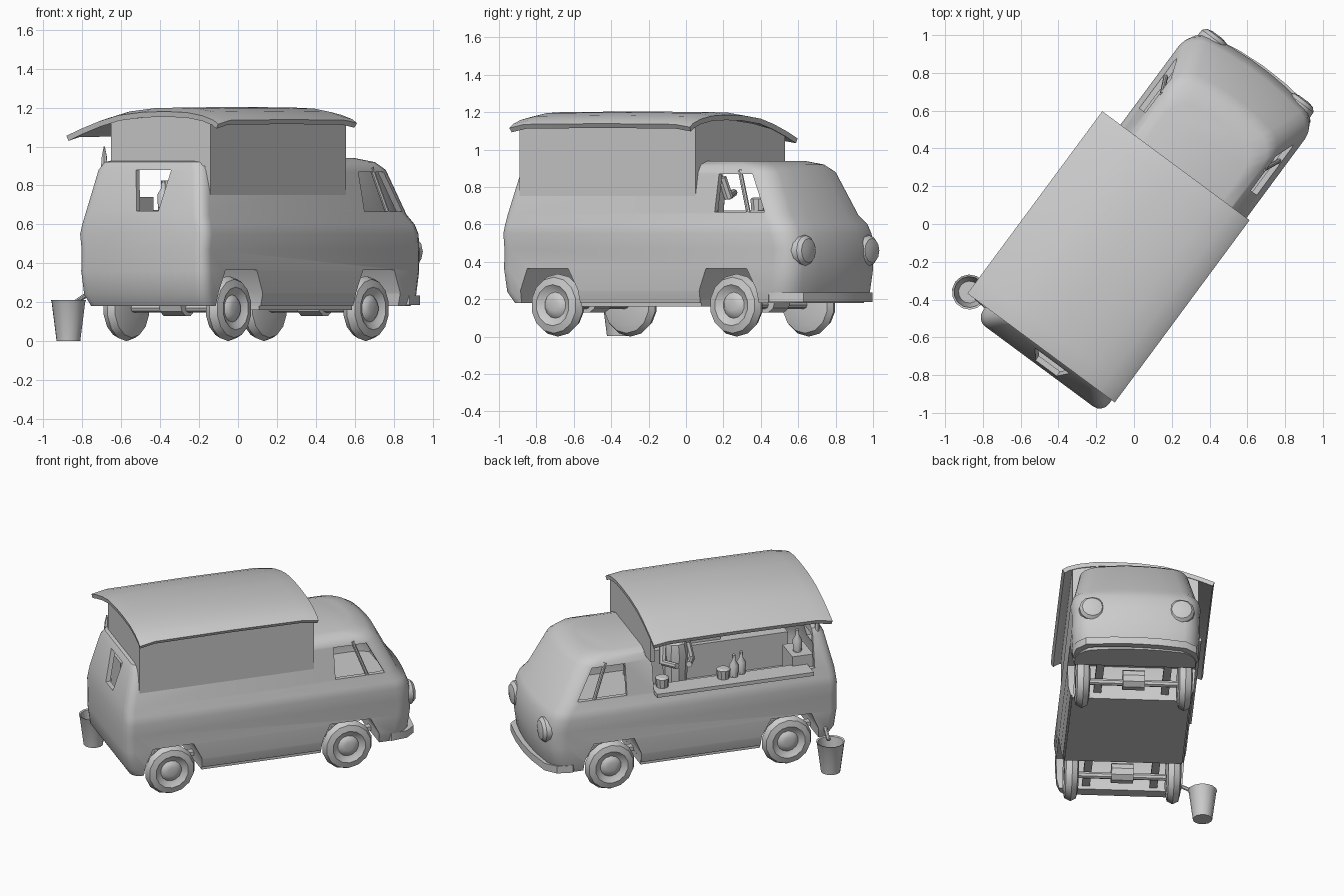
import bpy, bmesh, math
from mathutils import Vector, Matrix

cube = bpy.data.objects.get("Cube")
if cube:
    bpy.data.objects.remove(cube, do_unlink=True)

grey = bpy.data.materials.new("plain grey")
grey.use_nodes = True
grey.diffuse_color = (0.6, 0.6, 0.6, 1)
grey.node_tree.nodes["Principled BSDF"].inputs["Base Color"].default_value = (0.6, 0.6, 0.6, 1)
parts = []
CX = 0.045  # centre line of the van before it is turned


def finish(name, bm):
    bmesh.ops.recalc_face_normals(bm, faces=bm.faces)
    me = bpy.data.meshes.new(name)
    bm.to_mesh(me)
    bm.free()
    ob = bpy.data.objects.new(name, me)
    bpy.context.collection.objects.link(ob)
    me.materials.append(grey)
    parts.append(ob)
    return ob


def loft(name, rings, closed=True, caps=True):
    bm = bmesh.new()
    rows = [[bm.verts.new(p) for p in ring] for ring in rings]
    n = len(rows[0])
    for a, b in zip(rows, rows[1:]):
        for i in range(n if closed else n - 1):
            j = (i + 1) % n
            bm.faces.new((a[i], a[j], b[j], b[i]))
    if caps:
        bm.faces.new(rows[0])
        bm.faces.new(rows[-1])
    return finish(name, bm)


def box(name, x, y, z):
    corners = [(x[0], y[0]), (x[1], y[0]), (x[1], y[1]), (x[0], y[1])]
    return loft(name, [[(a, b, h) for a, b in corners] for h in z])


def lathe(name, profile, place, sides=12):
    rings = []
    for r, h in profile:
        rings.append([place @ Vector((r * math.cos(t), r * math.sin(t), h))
                      for t in (2 * math.pi * i / sides for i in range(sides))])
    return loft(name, rings)


def rod(name, a, b, r, sides=8):
    a, b = Vector(a), Vector(b)
    turn = (b - a).to_track_quat('Z', 'Y').to_matrix().to_4x4()
    return lathe(name, [(r, 0), (r, (b - a).length)], Matrix.Translation(a) @ turn, sides)


def modify(ob, kind, **settings):
    m = ob.modifiers.new(kind, kind)
    for k, v in settings.items():
        setattr(m, k, v)
    bpy.context.view_layer.objects.active = ob
    bpy.ops.object.modifier_apply(modifier=m.name)


def cut(ob, cutter):
    modify(ob, 'BOOLEAN', object=cutter, operation='DIFFERENCE', solver='EXACT')
    parts.remove(cutter)
    bpy.data.objects.remove(cutter, do_unlink=True)


def plan(z, hw, back, front, inset=0.0):
    """Rounded plan outline with a bowed front."""
    hw, back, front = hw - inset, back + inset, front - inset
    pts = []
    for sx, y, r, start in ((1, front, 0.1, 0), (-1, front, 0.1, 90),
                            (-1, back, 0.06, 180), (1, back, 0.06, 270)):
        oy = y - r if y == front else y + r
        for k in range(5):
            t = math.radians(start + 22.5 * k)
            pts.append([sx * (hw - r) + r * math.cos(t), oy + r * math.sin(t)])
        if start == 0:
            pts += [[(hw - r) * f, front] for f in (0.6, 0.2, -0.2, -0.6)]
    for p in pts:
        if p[1] > front - 0.11:
            p[1] += 0.05 * (1 - (p[0] / hw) ** 2)
    return [(CX + px, py, z) for px, py in pts]


# Body shell: stacked plan outlines, hollowed out
levels = [(0.18, 0.385, -0.85, 0.97), (0.24, 0.40, -0.89, 1.0), (0.36, 0.408, -0.905, 1.015),
          (0.47, 0.405, -0.905, 1.02), (0.55, 0.415, -0.905, 1.0), (0.60, 0.405, -0.90, 0.98),
          (0.65, 0.39, -0.895, 0.93), (0.88, 0.345, -0.84, 0.81), (0.92, 0.32, -0.82, 0.75),
          (0.94, 0.26, -0.76, 0.66)]
body = loft("van_body", [plan(*lv) for lv in levels])
cut(body, loft("cavity", [plan(max(lv[0], 0.4), *lv[1:], inset=0.03) for lv in levels[3:8]]))

# Wheel arches run right across the underside
for yc in (-0.58, 0.608):
    outline = [(-0.2, 0.1), (0.2, 0.1), (0.19, 0.25), (0.13, 0.365), (-0.14, 0.365), (-0.19, 0.25)]
    cut(body, loft("arch", [[(x, yc + a, b) for a, b in outline] for x in (-0.6, 0.7)]))

# Serving hatch with open top, cab windows and rear window
cut(body, box("hatch", (-0.6, 0.36), (-0.75, 0.33), (0.67, 1.1)))
for x0, x1 in ((-0.6, -0.1), (0.2, 0.7)):
    pane = [(0.51, 0.665), (0.84, 0.665), (0.73, 0.87), (0.51, 0.87)]
    cut(body, loft("pane", [[(x, a, b) for a, b in pane] for x in (x0, x1)]))
pane = [(0.01, 0.67), (0.15, 0.67), (0.195, 0.88), (-0.03, 0.88)]
cut(body, loft("pane", [[(a, y, b) for a, b in pane] for y in (-1.0, -0.7)]))

# Quarter-light bars in the cab windows
for side, nm in ((1, "right"), (-1, "left")):
    rod(nm + "_window_bar", (CX + side * 0.375, 0.73, 0.65), (CX + side * 0.335, 0.64, 0.89), 0.012)

# Raised upper walls under the roof
box("upper_right_wall", (0.38, 0.415), (-0.80, 0.37), (0.655, 1.135))


def gable(name, left, y0, y1):
    top = [(0.415, 1.13), (0.25, 1.155), (0.1, 1.16), (-0.1, 1.14), (left, 1.13 if left > -0.3 else 1.09)]
    outline = [(left, 0.9), (0.415, 0.9)] + top
    return loft(name, [[(a, y, b) for a, b in outline] for y in (y0, y1)])


gable("upper_rear_wall", -0.22, -0.80, -0.77)
gable("upper_front_wall", -0.39, 0.34, 0.37)

# Curved roof with the awning side hanging lower
curve = [(-0.49, 1.075), (-0.4, 1.11), (-0.28, 1.15), (-0.16, 1.18), (0, 1.197), (0.15, 1.2),
         (0.28, 1.195), (0.38, 1.178), (0.45, 1.155), (0.48, 1.135)]
stations = [(-0.82, -0.02), (-0.72, 0), (-0.2, 0.004), (0.28, 0), (0.38, -0.015)]
roof = loft("roof", [[(x, y, z + d) for x, z in curve] for y, d in stations], False, False)
up = roof.data.polygons[0].normal.z > 0
modify(roof, 'SOLIDIFY', thickness=0.028, offset=-1 if up else 1)

# Wheels with sunken rims and hubs
tyre = [(0.02, -0.045), (0.11, -0.045), (0.15, -0.035), (0.168, 0), (0.15, 0.038), (0.11, 0.048),
        (0.085, 0.03), (0.07, 0.025), (0.055, 0.04), (0.03, 0.046)]
for yc, end in ((-0.58, "rear"), (0.608, "front")):
    for side, nm in ((1, "right"), (-1, "left")):
        place = Matrix.Translation((0.042 + side * 0.325, yc, 0.168)) @ Matrix.Rotation(side * math.pi / 2, 4, 'Y')
        lathe(f"{end}_{nm}_wheel", tyre, place, 14)
    # Running gear
    rod(end + "_axle", (-0.28, yc, 0.17), (0.37, yc, 0.17), 0.022)
    rod(end + "_differential", (-0.03, yc, 0.19), (0.11, yc, 0.19), 0.065, 10)
    for x in (-0.17, 0.26):
        box(end + "_leaf_spring", (x - 0.025, x + 0.025), (yc - 0.19, yc + 0.19), (0.2, 0.225))
box("underfloor", (-0.33, 0.42), (-0.385, 0.415), (0.16, 0.2))

# Front bumper, bowed round the nose
rings = []
for x, y in ((-0.36, 0.88), (-0.34, 0.98), (-0.27, 1.04), (-0.1, 1.07), (0.05, 1.08),
             (0.2, 1.075), (0.37, 1.055), (0.43, 0.99), (0.445, 0.88)):
    d = Vector((CX - x, 0.55 - y, 0)).normalized() * 0.045
    rings.append([(x, y, 0.185), (x, y, 0.235), (x + d.x, y + d.y, 0.235), (x + d.x, y + d.y, 0.185)])
loft("front_bumper", rings)

# Headlights
for side, nm in ((1, "right"), (-1, "left")):
    place = Matrix.Translation((CX + side * 0.285, 0.98, 0.46)) @ Matrix.Rotation(-math.pi / 2, 4, 'X')
    lathe(nm + "_headlight", [(0.085, 0), (0.082, 0.06), (0.065, 0.08), (0.03, 0.088)], place)

# Serving shelf and kitchen inside
box("serving_shelf", (-0.41, -0.26), (-0.72, 0.33), (0.65, 0.675))
box("back_counter", (0.17, 0.37), (-0.74, 0.3), (0.41, 0.70))
box("cooker", (0.2, 0.36), (-0.3, -0.05), (0.70, 0.76))
box("rear_cupboard", (-0.28, -0.08), (-0.76, -0.62), (0.41, 0.74))
bottle = [(0.028, 0), (0.03, 0.08), (0.012, 0.11), (0.012, 0.15)]
pot = [(0.04, 0), (0.045, 0.06), (0.03, 0.07)]
for x, y, z, shape in ((-0.3, -0.22, 0.675, bottle), (-0.27, -0.28, 0.675, bottle), (-0.3, -0.15, 0.675, pot),
                       (-0.3, 0.26, 0.675, pot), (-0.2, -0.68, 0.74, bottle), (0.28, 0.1, 0.7, pot)):
    lathe("bottle" if shape is bottle else "pot", shape, Matrix.Translation((x, y, z)), 10)

# Cook standing behind the shelf
lathe("cook_torso", [(0.07, 0.4), (0.075, 0.6), (0.085, 0.8), (0.07, 0.87), (0.03, 0.9)],
      Matrix.Translation((-0.08, 0.1, 0)), 10)
lathe("cook_head", [(0.02, 0.88), (0.05, 0.91), (0.055, 0.95), (0.045, 0.99), (0.015, 1.01)],
      Matrix.Translation((-0.08, 0.1, 0)), 10)
for dy in (-0.08, 0.08):
    rod("cook_upper_arm", (-0.08, 0.1 + dy, 0.85), (-0.12, 0.1 + dy * 1.2, 0.74), 0.025)
    rod("cook_forearm", (-0.12, 0.1 + dy * 1.2, 0.75), (-0.24, 0.1 + dy * 0.5, 0.77), 0.02)

# Rear corner peg, drain pipe and slop bucket
lathe("corner_peg", [(0.02, 0.88), (0.014, 0.95), (0.003, 1.0)], Matrix.Translation((-0.27, -0.79, 0)), 6)
rod("drain_pipe", (-0.3, -0.82, 0.27), (-0.44, -0.81, 0.2), 0.013)
lathe("bucket", [(0.062, 0), (0.088, 0.2), (0.093, 0.21), (0.082, 0.205), (0.058, 0.02)],
      Matrix.Translation((-0.486, -0.808, 0.002)), 14)

# Smooth shading, then turn the whole van to its parked angle
spin = Matrix.Rotation(math.radians(-36.5), 4, 'Z')
bpy.ops.object.select_all(action='DESELECT')
for ob in parts:
    ob.data.transform(spin)
    ob.select_set(True)
bpy.context.view_layer.objects.active = body
bpy.ops.object.shade_smooth_by_angle(angle=math.radians(35))
